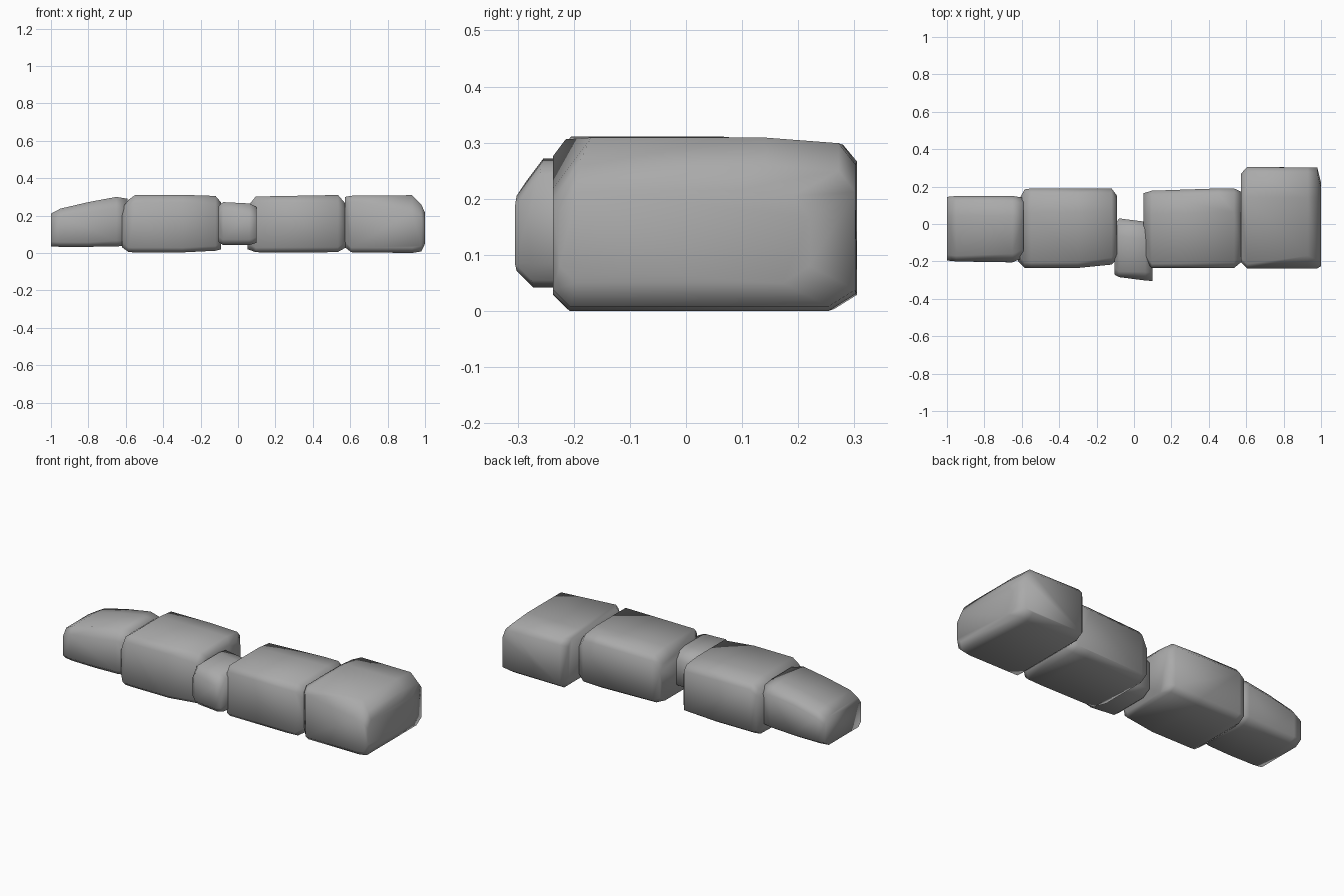
import bpy, bmesh, math

# Mid grey shared by all blocks
grey = bpy.data.materials.new("mid_grey")
grey.diffuse_color = (0.4, 0.4, 0.4, 1.0)


def block(name, sections):
    """Convex smooth block through chamfered rectangular sections:
    (x, y_front, y_back, z_low, z_high, chamfer, front_top_chamfer)"""
    bm = bmesh.new()
    for x, y0, y1, z0, z1, c, f in sections:
        ring = [(y0 + c, z0), (y1 - c * 1.6, z0), (y1, z0 + c), (y1, z1 - c * 1.6),
                (y1 - c, z1 - 0.01), (y0 + f * 0.75, z1), (y0, z1 - f), (y0, z0 + c)]
        for y, z in ring:
            bm.verts.new((x, y, z))
        bm.verts.new((x, y0 + 0.7 * (y1 - y0), z1))
    bmesh.ops.convex_hull(bm, input=bm.verts)
    loose = [v for v in bm.verts if not v.link_faces]
    bmesh.ops.delete(bm, geom=loose, context='VERTS')
    bmesh.ops.dissolve_limit(bm, angle_limit=math.radians(2),
                             verts=bm.verts, edges=bm.edges)
    bmesh.ops.recalc_face_normals(bm, faces=bm.faces)
    for face in bm.faces:
        face.smooth = True
    mesh = bpy.data.meshes.new(name)
    bm.to_mesh(mesh)
    bm.free()
    mesh.materials.append(grey)
    obj = bpy.data.objects.new(name, mesh)
    bpy.context.collection.objects.link(obj)
    return obj


# Left end block, top sloping down towards the tip
block("left_end_block", [
    (-1.00, -0.195, 0.145, 0.035, 0.21, 0.025, 0.04),
    (-0.95, -0.20, 0.15, 0.033, 0.237, 0.025, 0.04),
    (-0.80, -0.203, 0.15, 0.033, 0.272, 0.025, 0.05),
    (-0.65, -0.205, 0.15, 0.035, 0.30, 0.03, 0.06),
    (-0.59, -0.18, 0.14, 0.04, 0.29, 0.03, 0.06),
])

# Left long block
block("left_long_block", [
    (-0.62, -0.20, 0.12, 0.03, 0.24, 0.03, 0.05),
    (-0.585, -0.235, 0.185, 0.005, 0.285, 0.025, 0.04),
    (-0.55, -0.235, 0.19, 0.003, 0.31, 0.025, 0.04),
    (-0.30, -0.235, 0.19, 0.003, 0.311, 0.025, 0.04),
    (-0.12, -0.217, 0.19, 0.012, 0.305, 0.025, 0.05),
    (-0.09, -0.19, 0.15, 0.02, 0.27, 0.03, 0.05),
])

# Small middle block, slightly turned
block("middle_block", [
    (-0.105, -0.27, -0.01, 0.06, 0.25, 0.03, 0.05),
    (-0.08, -0.284, 0.03, 0.042, 0.272, 0.03, 0.04),
    (0.06, -0.302, 0.012, 0.042, 0.265, 0.03, 0.06),
    (0.10, -0.305, 0.00, 0.055, 0.245, 0.03, 0.06),
])

# Right long block
block("right_long_block", [
    (0.052, -0.19, 0.165, 0.02, 0.25, 0.03, 0.05),
    (0.095, -0.235, 0.178, 0.004, 0.302, 0.025, 0.03),
    (0.45, -0.235, 0.19, 0.003, 0.310, 0.025, 0.04),
    (0.535, -0.235, 0.19, 0.006, 0.31, 0.025, 0.04),
    (0.578, -0.20, 0.17, 0.03, 0.26, 0.03, 0.04),
])

# Right end block, widest towards the back
block("right_end_block", [
    (0.573, -0.205, 0.27, 0.03, 0.30, 0.03, 0.03),
    (0.605, -0.237, 0.305, 0.004, 0.306, 0.025, 0.03),
    (0.93, -0.237, 0.302, 0.0, 0.309, 0.03, 0.09),
    (0.98, -0.237, 0.302, 0.008, 0.26, 0.03, 0.06),
    (1.00, -0.225, 0.22, 0.05, 0.215, 0.03, 0.04),
])
